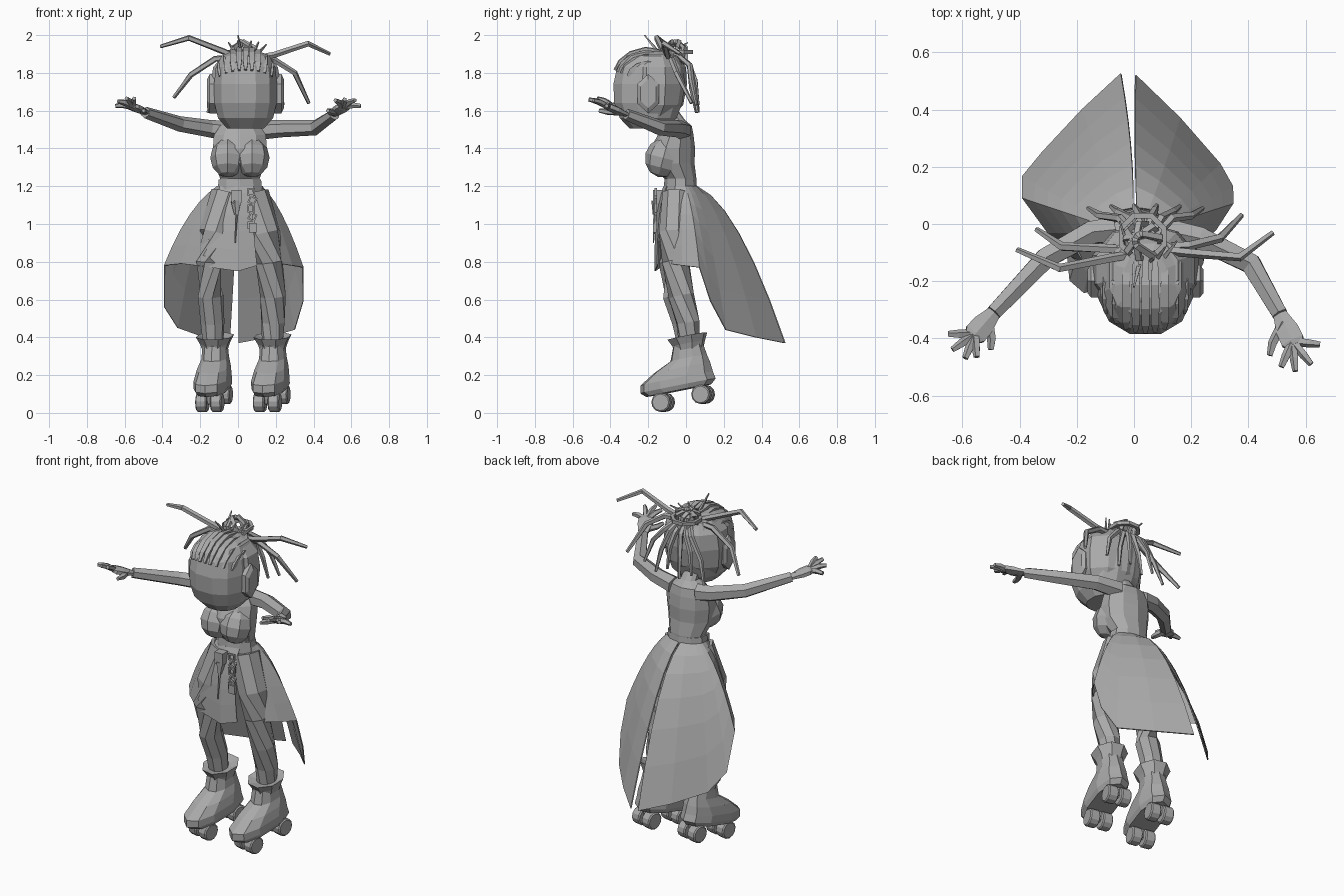
import bpy, bmesh, math
from mathutils import Matrix, Vector

if "Cube" in bpy.data.objects:
    bpy.data.objects.remove(bpy.data.objects["Cube"])

clay = bpy.data.materials.new("plain_grey")
clay.use_nodes = True
clay.diffuse_color = (0.4, 0.4, 0.4, 1)
clay.node_tree.nodes["Principled BSDF"].inputs["Base Color"].default_value = clay.diffuse_color


def finish(name, bm, matrix=None):
    if matrix:
        bm.transform(matrix)
    bmesh.ops.recalc_face_normals(bm, faces=bm.faces)
    mesh = bpy.data.meshes.new(name)
    bm.to_mesh(mesh)
    bm.free()
    mesh.materials.append(clay)
    obj = bpy.data.objects.new(name, mesh)
    bpy.context.collection.objects.link(obj)
    return obj


def skin(bm, rings, closed=True, caps=True):
    """Join successive rows of points with quads."""
    rows = [[bm.verts.new(p) for p in ring] for ring in rings]
    n = len(rows[0])
    for a, b in zip(rows, rows[1:]):
        for i in range(n if closed else n - 1):
            j = (i + 1) % n
            bm.faces.new((a[i], a[j], b[j], b[i]))
    if caps:
        bm.faces.new(rows[0])
        bm.faces.new(rows[-1])


def loft(name, cx, rings, n=10, power=1.0, matrix=None):
    """Stack of level rings given as z, centre y, half width, half depth."""
    def bend(v):
        return math.copysign(abs(v) ** power, v)
    bm = bmesh.new()
    turns = [math.tau * (i + 0.5) / n for i in range(n)]
    skin(bm, [[(cx + rx * bend(math.cos(t)), cy + ry * bend(math.sin(t)), z) for t in turns]
              for z, cy, rx, ry in rings])
    return finish(name, bm, matrix)


def tube(name, points, radii, n=6, flat=1.0, matrix=None):
    """Tapered tube through points; flat squashes it vertically."""
    pts = [Vector(p) for p in points]
    rings = []
    for i, p in enumerate(pts):
        along = pts[min(i + 1, len(pts) - 1)] - pts[max(i - 1, 0)]
        q = along.to_track_quat('Z', 'Y')
        r = radii[min(i, len(radii) - 1)]
        rings.append([p + q @ Vector((r * math.cos(t), r * flat * math.sin(t), 0))
                      for t in (math.tau * (k + 0.5) / n for k in range(n))])
    bm = bmesh.new()
    skin(bm, rings)
    return finish(name, bm, matrix)


def box(name, centre, size):
    bm = bmesh.new()
    bmesh.ops.create_cube(bm, size=1)
    return finish(name, bm, Matrix.Translation(centre) @ Matrix.Diagonal((*size, 1)))


def hoop(name, matrix, radius, thick, n=6):
    """Small closed ring of square section."""
    bm = bmesh.new()
    rings = []
    for i in range(n + 1):
        t = math.tau * (i + 0.5) / n
        rings.append([(math.cos(t) * (radius + a), math.sin(t) * (radius + a), b)
                      for a, b in ((-thick, -thick), (thick, -thick), (thick, thick), (-thick, thick))])
    skin(bm, rings, caps=False)
    bmesh.ops.remove_doubles(bm, verts=bm.verts, dist=0.0001)
    return finish(name, bm, matrix)


# Torso, neck and bust
loft("torso", 0.01, [(1.15, -.03, .11, .08), (1.24, -.03, .11, .085), (1.32, -.07, .14, .115),
                     (1.4, -.07, .15, .118), (1.47, -.055, .145, .095), (1.52, -.045, .11, .075),
                     (1.55, -.05, .05, .045), (1.62, -.1, .045, .045)])
for side, x in (("left", .075), ("right", -.055)):
    bm = bmesh.new()
    bmesh.ops.create_uvsphere(bm, u_segments=8, v_segments=6, radius=1)
    finish(side + "_bust", bm, Matrix.Translation((x, -.12, 1.35)) @ Matrix.Rotation(math.radians(-15), 4, 'X')
           @ Matrix.Diagonal((.092, .098, .105, 1)))
loft("waistband", 0.01, [(1.17, -.03, .125, .09), (1.235, -.03, .118, .084)])

# Head, hair behind it, and side pads
loft("head", .04, [(1.505, -.2, .1, .1), (1.56, -.2, .15, .155), (1.64, -.2, .17, .185), (1.74, -.195, .172, .195),
                   (1.83, -.19, .162, .18), (1.89, -.18, .13, .14), (1.915, -.18, .075, .08)], n=12, power=.85)
loft("back_hair", .04, [(1.57, -.17, .15, .1), (1.63, -.16, .187, .145), (1.74, -.16, .195, .165),
                        (1.83, -.16, .18, .16), (1.9, -.16, .12, .11)])
for side, s in (("left", 1), ("right", -1)):
    bm = bmesh.new()
    skin(bm, [[(.04 + s * x, -.2 + r * .06 * math.cos(t), 1.69 + r * .095 * math.sin(t))
               for t in (math.tau * (k + .5) / 6 for k in range(6))]
              for x, r in ((.14, 1.1), (.19, 1.1), (.203, .8))])
    finish(side + "_ear_pad", bm)

# Fringe locks arching from crown to forehead
for i in range(9):
    u = i / 4 - 1
    s = math.sqrt(1 - (.78 * u) ** 2)
    arc = [math.radians(a) for a in (110, 85, 62, 42, 27)]
    tube("fringe_lock", [(.04 + .135 * u, -.195 - .205 * s * math.cos(a), 1.725 + .2 * s * math.sin(a)) for a in arc],
         [.014, .02, .021, .019, .009], n=4)

# Long side locks
for lock in ([(-.02, -.11, 1.89), (-.08, -.12, 1.915), (-.26, -.155, 1.985), (-.41, -.09, 1.94)],
             [(-.02, -.09, 1.88), (-.12, -.085, 1.875), (-.25, -.08, 1.79), (-.34, -.02, 1.67)],
             [(.1, -.09, 1.88), (.19, -.1, 1.895), (.37, -.115, 1.955), (.485, -.03, 1.9)],
             [(.1, -.08, 1.87), (.19, -.075, 1.87), (.3, -.05, 1.80), (.375, .03, 1.64)]):
    tube("side_lock", lock, [.016, .017, .016, .01], n=5)

# Locks fanning down the back of the head
for i in range(6):
    u = i / 2.5 - 1
    drop = .04 * (i % 2)
    tube("back_lock", [(.04 + .03 * u, -.05, 1.9), (.04 + .09 * u, .02, 1.84),
                       (.04 + .16 * u, .05 - .02 * u * u, 1.72 + drop),
                       (.04 + .2 * u, .065 - .01 * u * u, 1.59 + drop)], [.014, .016, .014, .008], n=5)

# Looped bun and loose tips
for i in range(4):
    turn = Matrix.Rotation(i * math.pi / 4, 4, 'Z') @ Matrix.Rotation(math.radians(70), 4, 'X')
    hoop("bun_loop", Matrix.Translation((.03, -.06, 1.9)) @ turn, .07, .01)
hoop("bun_band", Matrix.Translation((.03, -.045, 1.91)), .08, .01, 8)
for x, y, z in ((0, -.22, 2), (.07, -.12, 1.97), (.11, -.08, 1.965), (.15, -.06, 1.95), (-.05, .01, 1.96)):
    tube("loose_tip", [(.04 + (x - .04) * .5, -.13, 1.89), (x, y, z)], [.012, .004], n=4)

# Arms, palms and fingers
arms = {
    "left": ([(.09, -.02, 1.495), (.23, -.05, 1.505), (.41, -.14, 1.51), (.51, -.315, 1.58)], (.555, -.41, 1.62),
             [(.65, -.42, 1.625), (.62, -.49, 1.655), (.565, -.515, 1.66), (.515, -.5, 1.655)], (.475, -.46, 1.6)),
    "right": ([(-.07, -.02, 1.495), (-.15, -.03, 1.505), (-.31, -.12, 1.53), (-.49, -.31, 1.59)], (-.555, -.385, 1.62),
              [(-.65, -.385, 1.625), (-.635, -.44, 1.65), (-.59, -.47, 1.665), (-.55, -.465, 1.665)], (-.5, -.44, 1.6))}
for side, (path, knuckle, tips, thumb) in arms.items():
    tube(side + "_arm", path, [.052, .046, .041, .031])
    wrist, knuckle = Vector(path[-1]), Vector(knuckle)
    tube(side + "_palm", [wrist, wrist.lerp(knuckle, .6), knuckle, wrist.lerp(knuckle, 1.15)],
         [.028, .046, .047, .035], flat=.45)
    for tip in tips:
        tip = Vector(tip)
        base = knuckle.lerp(tip, .1)
        tube(side + "_finger", [base, base.lerp(tip, .55) + Vector((0, 0, .006)), tip], [.016, .016, .011], n=5)
    tube(side + "_thumb", [wrist.lerp(knuckle, .3), wrist.lerp(Vector(thumb), .7), thumb], [.02, .017, .011], n=5)

# Legs
legs = {"left": [(.08, -.04, 1.16), (.14, -.06, .95), (.165, -.055, .8), (.185, -.025, .62), (.185, .01, .48),
                 (.18, .02, .32)],
        "right": [(-.06, -.04, 1.16), (-.12, -.075, .95), (-.155, -.08, .8), (-.145, -.055, .62), (-.135, -.01, .48),
                  (-.13, .015, .32)]}
for side, path in legs.items():
    tube(side + "_leg", path, [.085, .085, .074, .068, .064, .052], n=8)

# Roller skates, tipped toe down
for side, x in (("left", .175), ("right", -.13)):
    tilt = (Matrix.Translation((x, -.03, .13)) @ Matrix.Rotation(math.radians(-12), 4, 'Z')
            @ Matrix.Rotation(math.radians(11), 4, 'X'))
    loft(side + "_boot", 0, [(-.01, -.01, .08, .18), (.015, -.01, .092, .208), (.055, -.01, .092, .2),
                             (.105, .03, .084, .155), (.15, .075, .07, .1), (.23, .085, .064, .078)],
         n=10, power=.85, matrix=tilt)
    loft(side + "_cuff", 0, [(.19, .085, .067, .08), (.225, .09, .08, .09), (.265, .09, .102, .11),
                             (.25, .09, .06, .06)], n=8, matrix=tilt)
    for y in (-.105, .115):
        tube(side + "_truck", [(0, y, .01), (0, y, -.06)], [.035, .02], n=4, matrix=tilt)
        tube(side + "_axle", [(-.06, y, -.055), (.06, y, -.055)], [.012], matrix=tilt)
        for s in (-.04, .04):
            tube(side + "_wheel", [(s - .03, y, -.055), (s - .024, y, -.055), (s + .024, y, -.055), (s + .03, y, -.055)],
                 [.044, .051, .051, .044], n=12, matrix=tilt)

# Wrapped skirt, high at the front and trailing to two points behind
hems = {"right": [(.1, -.15, .78), (0, -.165, .75), (-.18, -.13, .775), (-.3, -.03, .79), (-.39, .09, .78),
                  (-.39, .165, .56), (-.32, .25, .45), (-.18, .4, .4), (-.045, .525, .37)],
        "left": [(.005, .52, .37), (.16, .37, .4), (.3, .21, .44), (.345, .13, .59), (.345, .07, .77),
                 (.285, -.02, .78), (.22, -.085, .79)]}
for side, hem in hems.items():
    rows = []
    for k in range(7):
        t = k / 6
        row = []
        for e in map(Vector, hem):
            a = math.atan2(e.y + .03, e.x - .01)
            waist = Vector((.01 + .118 * math.cos(a), -.03 + .086 * math.sin(a), 1.2))
            swell = Vector((e.x * .66 if abs(e.x) > .06 else 0, e.y * (.52 if e.y > 0 else 1.0), 1.11))
            row.append(waist * (1 - t) ** 2 + swell * 2 * t * (1 - t) + e * t * t)
        rows.append(row)
    bm = bmesh.new()
    skin(bm, rows, closed=False, caps=False)
    skirt = finish(side + "_skirt", bm)
    mod = skirt.modifiers.new("cloth_thickness", 'SOLIDIFY')
    mod.thickness = .006
    mod.offset = 0

# Belt pouch with strap, and hanging chain
box("belt_pouch", (-.008, -.15, 1.145), (.055, .05, .07))
tube("pouch_tip", [(-.008, -.155, 1.12), (-.008, -.165, 1.05)], [.03, .012], n=5)
tube("pouch_strap", [(-.008, -.165, 1.06), (-.015, -.172, .9)], [.008, .003], n=4)
upright = Matrix.Rotation(math.radians(90), 4, 'X')
for i in range(5):
    spin = Matrix.Rotation(math.radians(25 * (i % 2)), 4, 'Y')
    hoop("chain_link", Matrix.Translation((.07 + .006 * (i % 2), -.16, 1.17 - .044 * i)) @ spin @ upright, .023, .006, 4)
box("chain_tag", (.078, -.165, .98), (.04, .02, .05))
